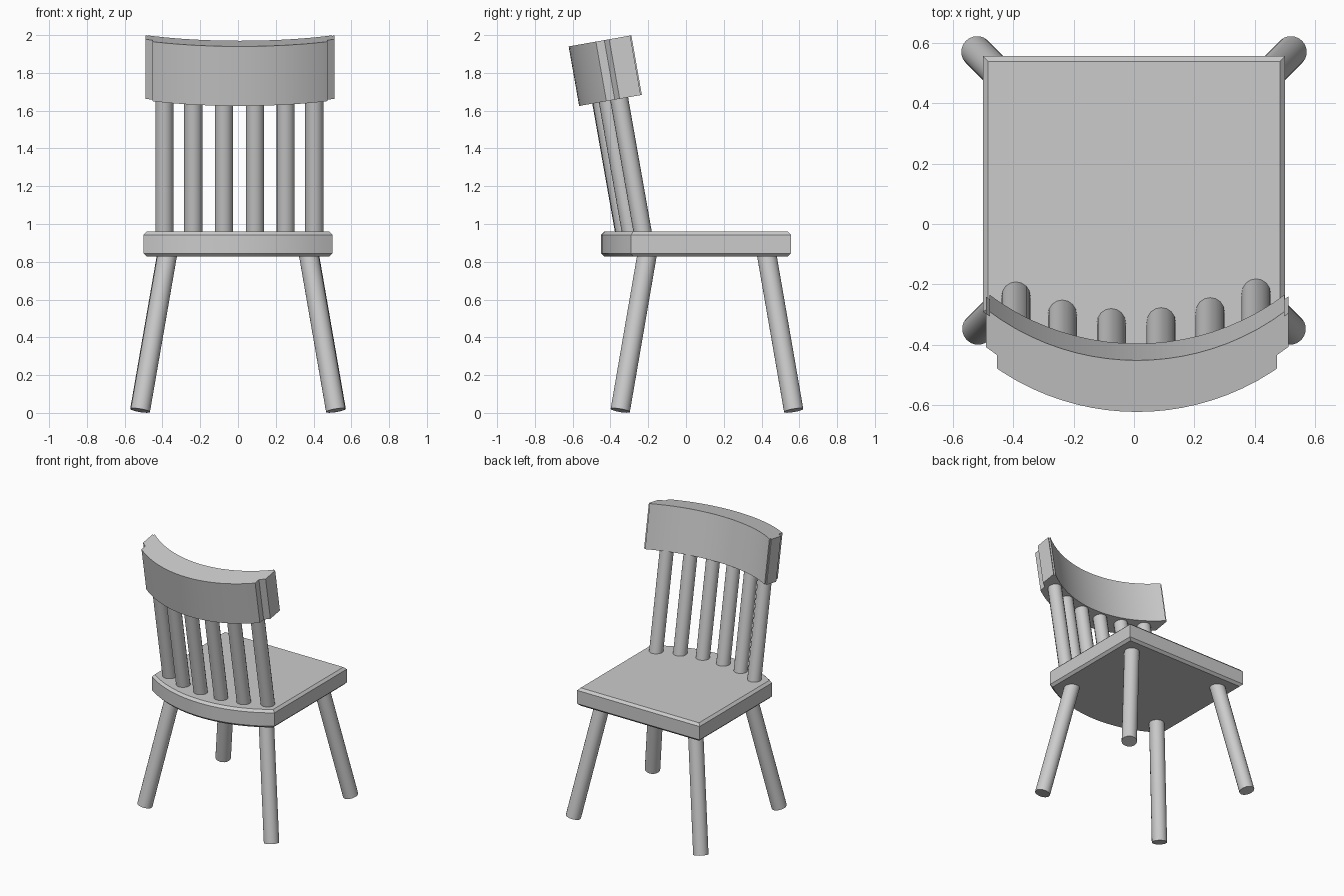
import bpy, bmesh, math
from mathutils import Vector

if "Cube" in bpy.data.objects:
    bpy.data.objects.remove(bpy.data.objects["Cube"])


def finish(name, bm, smooth=True):
    bmesh.ops.recalc_face_normals(bm, faces=bm.faces)
    me = bpy.data.meshes.new(name)
    bm.to_mesh(me)
    bm.free()
    ob = bpy.data.objects.new(name, me)
    bpy.context.collection.objects.link(ob)
    if smooth:
        bpy.ops.object.select_all(action='DESELECT')
        ob.select_set(True)
        bpy.context.view_layer.objects.active = ob
        bpy.ops.object.shade_smooth_by_angle(angle=math.radians(30))
    return ob


def prism(outline, z0, z1):
    bm = bmesh.new()
    face = bm.faces.new([bm.verts.new((x, y, z0)) for x, y in outline])
    res = bmesh.ops.extrude_face_region(bm, geom=[face])
    top = [g for g in res['geom'] if isinstance(g, bmesh.types.BMVert)]
    bmesh.ops.translate(bm, verts=top, vec=(0, 0, z1 - z0))
    return bm


def rod(name, a, b, r, sides):
    a, b = Vector(a), Vector(b)
    bm = bmesh.new()
    bmesh.ops.create_cone(bm, cap_ends=True, segments=sides,
                          radius1=r, radius2=r, depth=(b - a).length)
    ob = finish(name, bm)
    ob.location = (a + b) / 2
    ob.rotation_euler = (b - a).to_track_quat('Z', 'Y').to_euler()
    return ob


def arc(half, y_end, sag, n=20):
    """Circular arc from -half to +half, bulging toward -y by sag."""
    rad = (half * half + sag * sag) / (2 * sag)
    xs = [-half + 2 * half * i / n for i in range(n + 1)]
    return [(x, y_end - sag + rad - math.sqrt(rad * rad - x * x)) for x in xs]


# Seat: square front, bowed back, chamfered rims
bm = prism(arc(0.5, -0.29, 0.16) + [(0.5, 0.555), (-0.5, 0.555)], 0.828, 0.96)
rim = [e for e in bm.edges if abs(e.verts[0].co.z - e.verts[1].co.z) < 1e-4]
bmesh.ops.bevel(bm, geom=rim, offset=0.017, segments=1, affect='EDGES')
finish("seat", bm)

# Splayed legs
for side, s in (("left", -1), ("right", 1)):
    rod(f"back_leg_{side}", (s * 0.517, -0.348, 0.013), (s * 0.372, -0.204, 0.85), 0.052, 20)
    rod(f"front_leg_{side}", (s * 0.52, 0.57, 0.013), (s * 0.375, 0.425, 0.85), 0.052, 20)

# Backrest spindles, leaning back
TILT = math.radians(10)
spindles = [(-0.39, -0.24), (-0.237, -0.30), (-0.075, -0.328),
            (0.09, -0.325), (0.252, -0.292), (0.404, -0.23)]
for i, (x, y) in enumerate(spindles):
    at = lambda z: (x, y - (z - 0.96) * math.tan(TILT), z)
    rod(f"spindle_{i + 1}", at(0.9), at(1.72), 0.048, 16)

# Curved top rail with rounded outer corners
front, back = arc(0.5, 0, 0.173), arc(0.5, -0.173, 0.173)
bm = prism(back + front[::-1], 0, 0.32)
for y_mid, width in ((-0.173, 0.045), (0.0, 0.015)):
    corners = [e for e in bm.edges
               if all(abs(abs(v.co.x) - 0.5) < 1e-4 and abs(v.co.y - y_mid) < 1e-3 for v in e.verts)
               and abs(e.verts[0].co.z - e.verts[1].co.z) > 0.1]
    bmesh.ops.bevel(bm, geom=corners, offset=width, segments=4, affect='EDGES')
rail = finish("top_rail", bm)
rail.location = (0.01, -0.225, 1.685)
rail.rotation_euler = (TILT, 0, 0)
